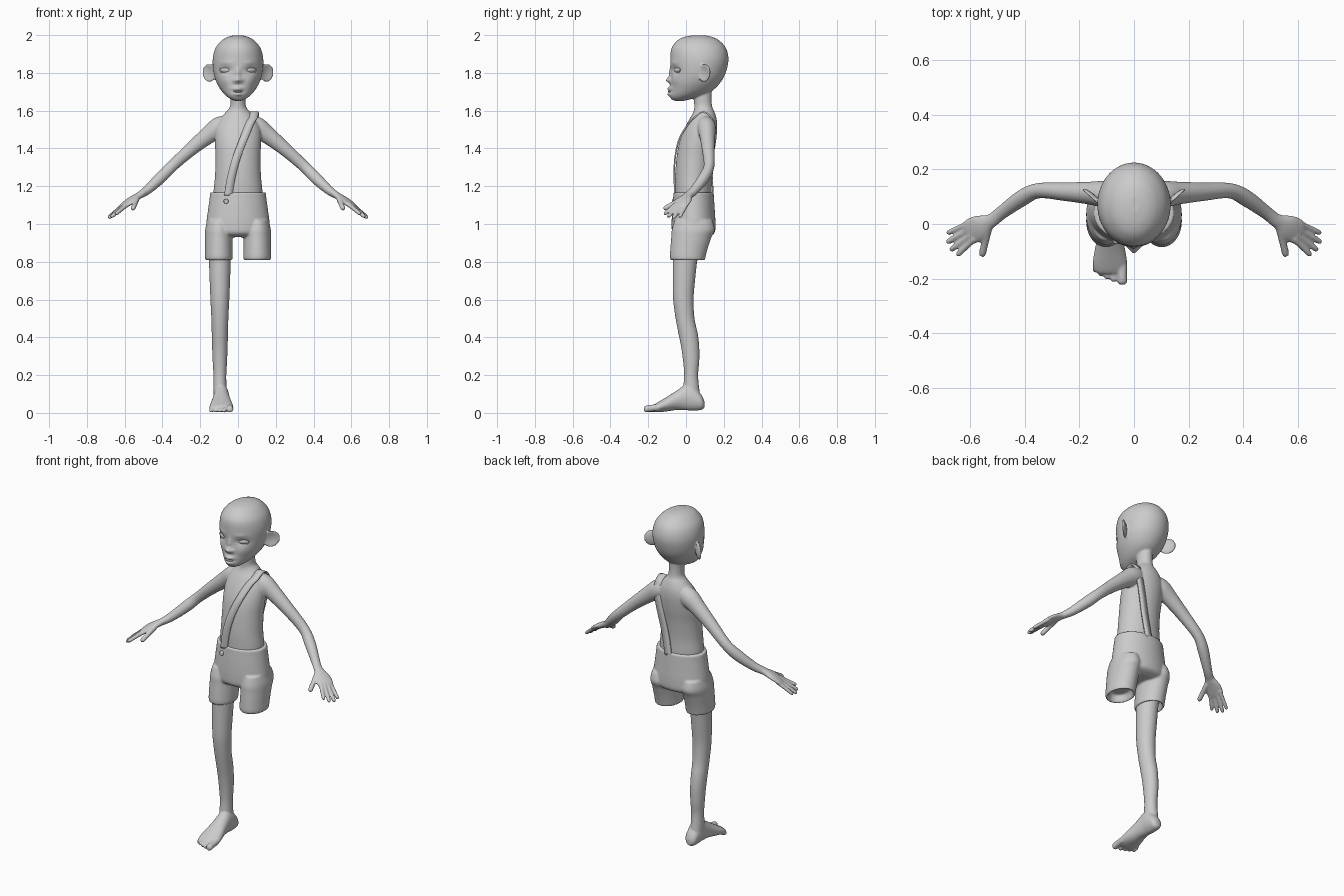
import bpy, bmesh, math
from mathutils import Vector, Matrix

cube = bpy.data.objects.get("Cube")
if cube:
    bpy.data.objects.remove(cube, do_unlink=True)

grey = bpy.data.materials.new("plain grey")
grey.use_nodes = True
grey.diffuse_color = (0.6, 0.6, 0.6, 1)
grey.node_tree.nodes["Principled BSDF"].inputs["Base Color"].default_value = (0.6, 0.6, 0.6, 1)

X, Y, Z = Vector((1, 0, 0)), Vector((0, 1, 0)), Vector((0, 0, 1))


def spline(rows, steps):
    """Resample rows of numbers with a Catmull-Rom spline."""
    out = []
    for i in range(len(rows) - 1):
        a, b, c, d = (rows[min(max(k, 0), len(rows) - 1)] for k in (i - 1, i, i + 1, i + 2))
        for s in range(steps):
            t = s / steps
            out.append([q + t / 2 * (r - p + t * (2 * p - 5 * q + 4 * r - s4 + t * (3 * (q - r) + s4 - p)))
                        for p, q, r, s4 in zip(a, b, c, d)])
    return out + [list(rows[-1])]


def loft(bm, rows, wide=X, axis=None, sides=32, steps=4):
    """Closed tube through rows of (x, y, z, wide radius, thin radius)."""
    rows = spline(rows, steps)
    rings = []
    for i, row in enumerate(rows):
        nxt, prv = rows[min(i + 1, len(rows) - 1)], rows[max(i - 1, 0)]
        t = axis or (Vector(nxt[:3]) - Vector(prv[:3])).normalized()
        b = t.cross(wide).normalized()
        a = b.cross(t)
        ring = []
        for k in range(sides):
            ang = math.tau * k / sides
            ring.append(bm.verts.new(Vector(row[:3]) + a * row[3] * math.cos(ang) + b * row[4] * math.sin(ang)))
        rings.append(ring)
    for lo, hi in zip(rings, rings[1:]):
        for k in range(sides):
            j = (k + 1) % sides
            bm.faces.new((lo[k], lo[j], hi[j], hi[k]))
    bm.faces.new(rings[0][::-1])
    bm.faces.new(rings[-1])
    return [v for r in rings for v in r]


def upright(bm, rows, cx=0, sides=48):
    """Vertical loft through rows of (z, half width, front y, back y)."""
    return loft(bm, [(cx, (f + b) / 2, z, w, (b - f) / 2) for z, w, f, b in rows], X, Z, sides)


def finish(bm, name, voxel=0, smooth=0):
    bmesh.ops.recalc_face_normals(bm, faces=bm.faces)
    for f in bm.faces:
        f.smooth = True
    mesh = bpy.data.meshes.new(name)
    bm.to_mesh(mesh)
    bm.free()
    mesh.materials.append(grey)
    ob = bpy.data.objects.new(name, mesh)
    bpy.context.collection.objects.link(ob)
    if voxel:
        m = ob.modifiers.new("merge", 'REMESH')
        m.mode, m.voxel_size, m.use_smooth_shade = 'VOXEL', voxel, True
        m = ob.modifiers.new("soften", 'SMOOTH')
        m.factor, m.iterations = 0.5, smooth
    return ob


def ball(bm, centre, size, turn=0):
    m = Matrix.Translation(centre) @ Matrix.Rotation(turn, 4, 'Z') @ Matrix.Diagonal((*size, 1))
    return bmesh.ops.create_uvsphere(bm, u_segments=32, v_segments=20, radius=1, matrix=m)["verts"]


# Torso and neck
body = bmesh.new()
torso = [(1.05, .125, -.055, .13), (1.16, .13, -.058, .135), (1.25, .122, -.058, .135),
         (1.35, .119, -.05, .145), (1.43, .122, -.036, .158), (1.5, .12, -.01, .165),
         (1.55, .1, .015, .163), (1.59, .067, .038, .152), (1.62, .043, .044, .139),
         (1.67, .04, .04, .135), (1.76, .045, .03, .14)]
upright(body, torso)

# Head with a modelled face
head = upright(body, [(1.652, .018, -.06, -.01), (1.662, .04, -.078, .03), (1.68, .065, -.086, .09),
                      (1.71, .091, -.084, .145), (1.75, .114, -.081, .183), (1.8, .129, -.08, .21),
                      (1.87, .134, -.083, .225), (1.93, .12, -.077, .212), (1.97, .088, -.048, .178),
                      (1.99, .055, -.01, .14), (1.999, .02, .04, .1)], sides=96)
# Each feature: x, z, spread x, spread z, bulge
FACE = [(0, 1.762, .014, .014, .03), (0, 1.80, .012, .025, .012), (.02, 1.758, .01, .01, .012),
        (0, 1.716, .026, .009, .02), (0, 1.688, .022, .009, .016), (0, 1.702, .024, .004, -.01),
        (.065, 1.815, .028, .016, -.014), (.062, 1.85, .03, .01, .004), (.07, 1.76, .03, .025, .006)]
for v in head:
    if v.co.y < .03:
        x, z = abs(v.co.x), v.co.z
        v.co.y -= sum(h * math.exp(-((x - fx) / sx) ** 2 - ((z - fz) / sz) ** 2)
                      for fx, fz, sx, sz, h in FACE)

for side in (-1, 1):
    # Cupped ear, swept backwards
    at, turn = Vector((side * .152, .095, 1.8)), side * math.radians(42)
    spin = Matrix.Translation(at) @ Matrix.Rotation(turn, 4, 'Z')
    for v in ball(body, at, (.05, .014, .048), turn):
        p = spin.inverted() @ v.co
        if p.y < 0:
            p.y += .018 * max(0, 1 - (p.x / .05) ** 2 - (p.z / .048) ** 2)
        p.x *= 1 + side * p.z * 2 * (1 if p.x * side > 0 else 0) * side
        v.co = spin @ p

    # Arm
    def put(rows):
        return [(side * r[0], *r[1:]) for r in rows]
    loft(body, put([(.05, .1, 1.525, .045, .05), (.1, .108, 1.51, .05, .056), (.16, .113, 1.468, .042, .046),
                    (.25, .118, 1.395, .034, .036), (.35, .122, 1.305, .028, .03), (.41, .095, 1.245, .03, .031),
                    (.48, .045, 1.18, .025, .024), (.525, .01, 1.15, .024, .018)]), Y)
    # Palm
    across = Vector((side * .6, .8, -.1))
    loft(body, put([(.5, .025, 1.168, .022, .017), (.53, .008, 1.147, .028, .018), (.565, -.012, 1.125, .046, .017),
                    (.6, -.03, 1.1, .046, .013), (.615, -.037, 1.088, .034, .008)]), across)
    # Four fingers and a thumb
    for root, tip, r in [((.603, .004, 1.105), (.685, -.034, 1.036), .0095),
                         ((.6, -.018, 1.104), (.686, -.068, 1.03), .0105),
                         ((.594, -.038, 1.104), (.672, -.096, 1.036), .0105),
                         ((.583, -.052, 1.106), (.648, -.115, 1.052), .0105),
                         ((.535, -.02, 1.135), (.557, -.118, 1.078), .013)]:
        a, b = Vector(root), Vector(tip)
        loft(body, put([(*a.lerp(b, t), r * k, r * k) for t, k in
                        ((0, 1.2), (.5, 1.05), (.9, 1), (1, .5))]), across, sides=12)

# Single leg
upright(body, [(.95, .06, -.07, .09), (.82, .058, -.07, .062), (.7, .054, -.07, .048), (.6, .05, -.068, .04),
               (.5, .045, -.055, .045), (.42, .043, -.04, .062), (.35, .041, -.026, .07), (.27, .038, -.015, .07),
               (.2, .034, -.01, .064), (.13, .035, -.015, .07), (.06, .035, -.02, .08)], cx=-.096)

# Foot: rows of y, half width, sole z, top z
loft(body, [(-.088, y, (lo + hi) / 2, w, (hi - lo) / 2) for y, w, lo, hi in
            [(.098, .014, .028, .06), (.082, .034, .016, .095), (.04, .04, .012, .14), (0, .041, .014, .15),
             (-.05, .047, .015, .118), (-.1, .057, .008, .086), (-.14, .063, .004, .062),
             (-.168, .058, .004, .045), (-.182, .045, .01, .034)]], X, -Y)
for x, y, r in [(-.043, -.222, .018), (-.074, -.212, .012), (-.098, -.202, .0115),
                (-.12, -.191, .011), (-.141, -.177, .0105)]:
    loft(body, [(x, -.14, r + .012, r, r), (x, y + .03, r + .006, r, r), (x, y + .008, r + .002, r, r),
                (x, y, r + .001, r / 2, r / 2)], X, -Y, 16)
finish(body, "body", .005, 3)

# Shorts: hips, then two legs with hems turned inwards
shorts = bmesh.new()
upright(shorts, [(1.168, .147, -.066, .146), (1.14, .15, -.068, .148), (1.08, .158, -.073, .152),
                 (1, .168, -.076, .156), (.95, .162, -.07, .15), (.93, .12, -.03, .11)])
for cx in (-.102, .102):
    upright(shorts, [(1.02, .06, -.06, .14), (.97, .072, -.075, .152), (.93, .073, -.078, .135),
                     (.87, .073, -.083, .115), (.825, .073, -.085, .103), (.81, .07, -.08, .1),
                     (.812, .062, -.07, .09), (.83, .056, -.062, .082), (.85, .05, -.055, .075)], cx)
finish(shorts, "shorts", .006, 4)

# Shoulder strap, draped over the torso by measuring its cross-section
fine = spline(torso, 8)


def on_torso(x, z, back):
    _, w, f, b = min(fine, key=lambda r: abs(r[0] - z))
    bow = math.sqrt(max(0.05, 1 - (x / max(w, .1)) ** 2))
    return (f + b) / 2 + (1 if back else -1) * ((b - f) / 2 * bow + .008)


route = [(-.052, 1.15, 0), (-.035, 1.25, 0), (-.008, 1.35, 0), (.03, 1.45, 0), (.062, 1.53, 0),
         (.082, 1.565, 0), (.088, 1.565, 1), (.085, 1.5, 1), (.065, 1.4, 1), (.04, 1.28, 1), (.016, 1.15, 1)]
line = [(x, on_torso(x, z, back), z) for x, z, back in route]
line.insert(6, (.087, .09, 1.592))
strap = bmesh.new()
pairs = [[strap.verts.new(Vector(p) + X * dx) for dx in (-.022, .022)] for p in spline(line, 6)]
for p, q in zip(pairs, pairs[1:]):
    strap.faces.new((p[0], p[1], q[1], q[0]))
thick = finish(strap, "shoulder_strap").modifiers.new("thickness", 'SOLIDIFY')
thick.thickness, thick.offset = .008, 0

# Waist button
button = bmesh.new()
loft(button, [(-.063, y, 1.12, r, r) for y, r in ((-.05, .013), (-.068, .013), (-.073, .01), (-.071, .005))],
     X, -Y, 24, 1)
finish(button, "waist_button")

# Eyes with rims
for name, side in (("right", -1), ("left", 1)):
    turn = side * math.radians(30)
    eye = bmesh.new()
    ball(eye, (side * .066, -.043, 1.815), (.033, .014, .015), turn)
    finish(eye, name + "_eye")
    rim = bmesh.new()
    spin = Matrix.Rotation(turn, 3, 'Z')
    ring = [Vector((side * .066, -.05, 1.815)) + spin @ Vector((.035 * math.cos(a), 0, .016 * math.sin(a)))
            for a in (math.tau * k / 32 for k in range(33))]
    loft(rim, [(*p, .003, .003) for p in ring], spin @ Y, None, 8, 1)
    finish(rim, name + "_eyelids")

# Teeth between the lips
teeth = bmesh.new()
ball(teeth, (0, -.084, 1.702), (.024, .012, .006))
finish(teeth, "teeth")
